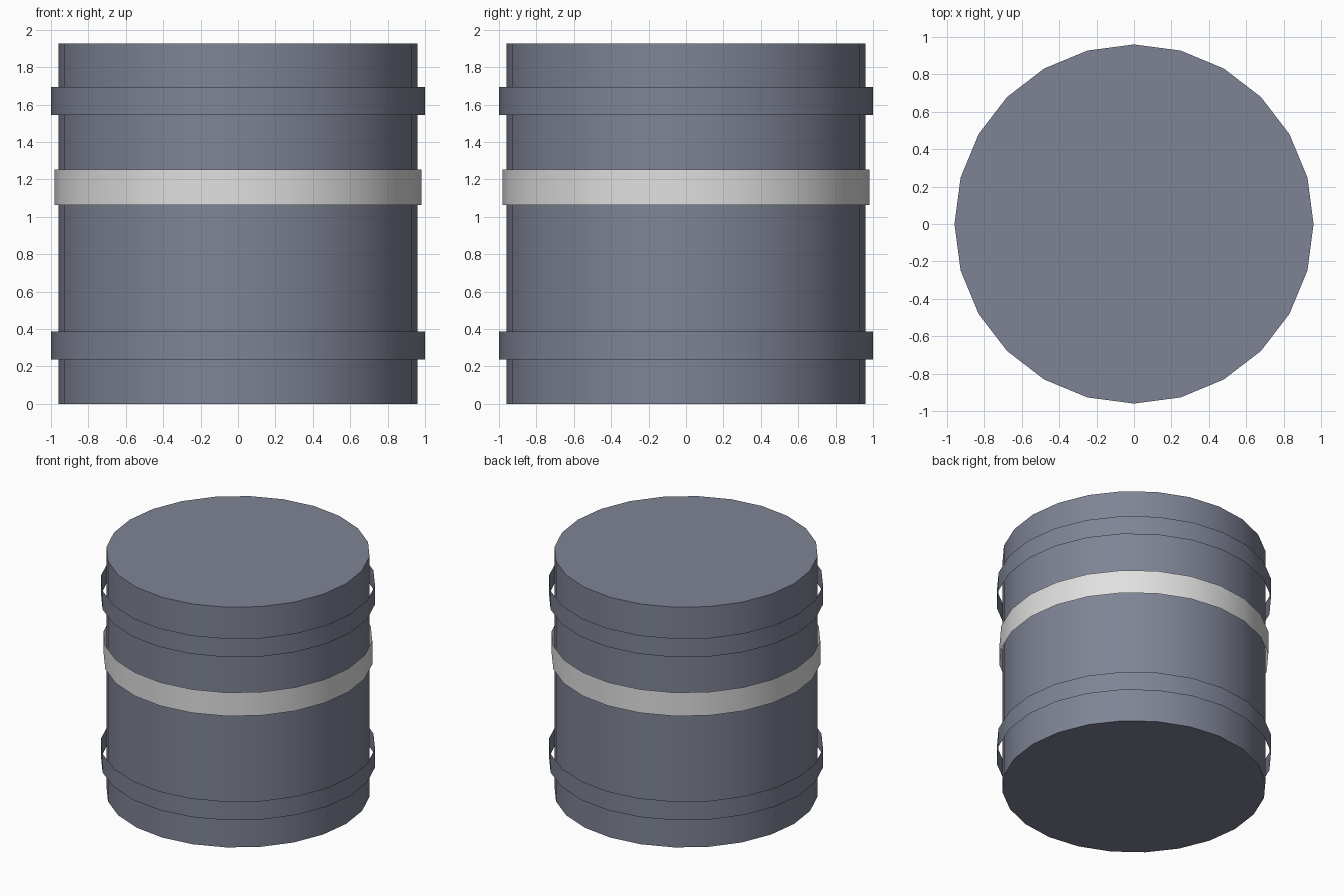
import bpy, bmesh, math

if "Cube" in bpy.data.objects:
    bpy.data.objects.remove(bpy.data.objects["Cube"])

SIDES = 24


def material(name, rgb):
    m = bpy.data.materials.new(name)
    m.diffuse_color = (*rgb, 1.0)
    m.use_nodes = True
    m.node_tree.nodes["Principled BSDF"].inputs["Base Color"].default_value = m.diffuse_color
    return m


slate = material("slate blue", (0.212, 0.231, 0.302))
pale = material("pale grey", (0.745, 0.745, 0.745))


def tube(name, radius, z0, z1, mat, capped=False):
    """24-sided upright cylinder with corners on the axes; open unless capped."""
    bm = bmesh.new()
    rings = []
    for z in (z0, z1):
        rings.append([bm.verts.new((radius * math.cos(2 * math.pi * i / SIDES),
                                    radius * math.sin(2 * math.pi * i / SIDES), z))
                      for i in range(SIDES)])
    low, high = rings
    for i in range(SIDES):
        j = (i + 1) % SIDES
        bm.faces.new((low[i], low[j], high[j], high[i]))
    if capped:
        bm.faces.new(low[::-1])
        bm.faces.new(high)
    # smooth sides, crisp rims
    for f in bm.faces:
        f.smooth = len(f.verts) == 4
    for e in bm.edges:
        if abs(e.verts[0].co.z - e.verts[1].co.z) < 1e-6:
            e.smooth = False
    me = bpy.data.meshes.new(name)
    bm.to_mesh(me)
    bm.free()
    me.materials.append(mat)
    ob = bpy.data.objects.new(name, me)
    bpy.context.collection.objects.link(ob)
    return ob


# drum body
tube("drum_body", 0.96, 0.0, 1.927, slate, capped=True)
# open hoops standing off the body
tube("lower_hoop", 1.0, 0.237, 0.387, slate)
tube("upper_hoop", 1.0, 1.545, 1.695, slate)
# pale label band
tube("label_band", 0.98, 1.063, 1.252, pale)
